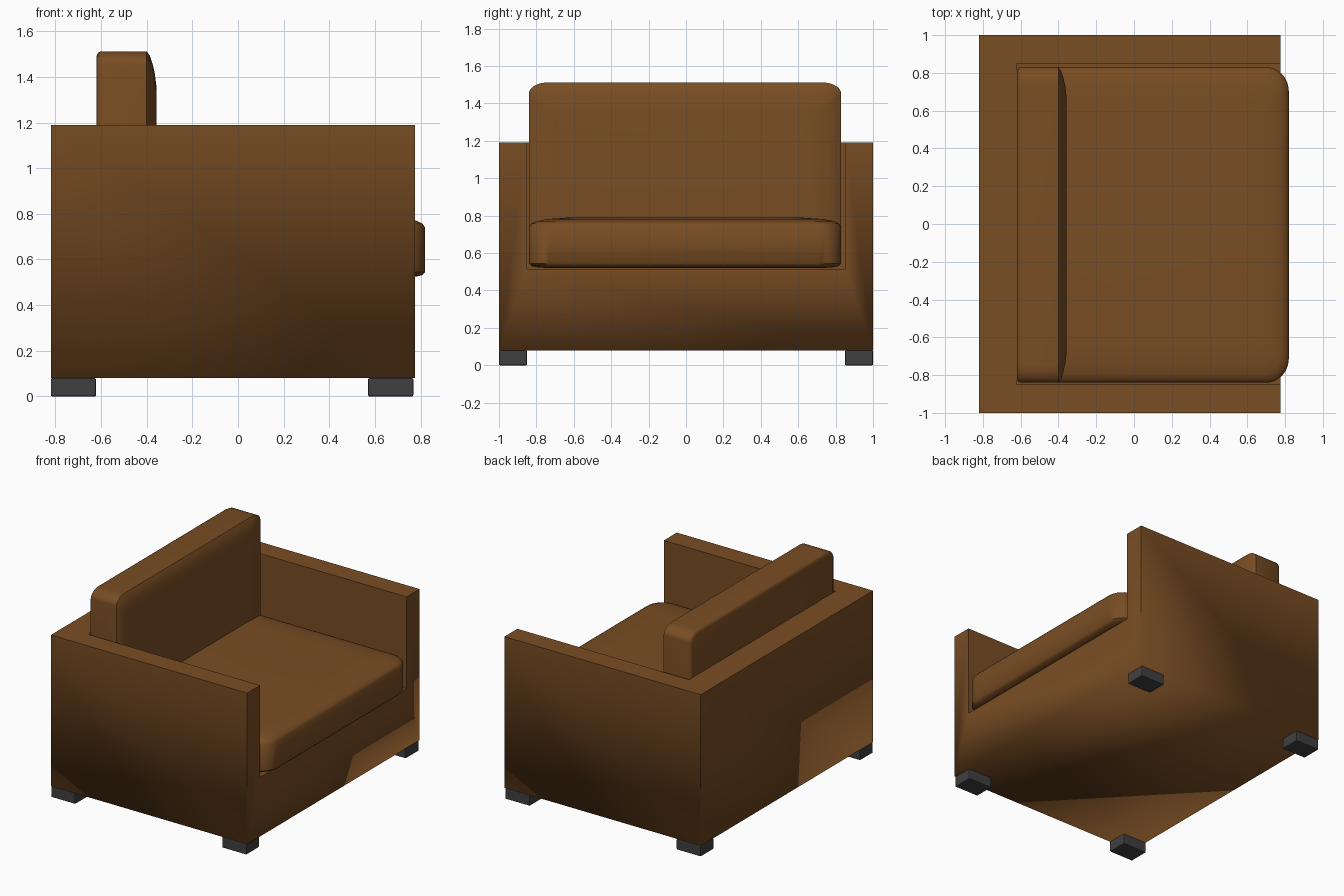
import bpy, bmesh
from math import cos, sin, pi, radians

cube = bpy.data.objects.get("Cube")
if cube:
    bpy.data.objects.remove(cube, do_unlink=True)


def material(name, colour):
    m = bpy.data.materials.new(name)
    m.use_nodes = True
    m.diffuse_color = colour
    node = next(n for n in m.node_tree.nodes if n.type == 'BSDF_PRINCIPLED')
    node.inputs["Base Color"].default_value = colour
    return m


leather = material("brown leather", (0.19, 0.074, 0.017, 1))
rubber = material("dark grey feet", (0.05, 0.05, 0.053, 1))


def add_object(name, bm, mat):
    bmesh.ops.recalc_face_normals(bm, faces=bm.faces)
    mesh = bpy.data.meshes.new(name)
    bm.to_mesh(mesh)
    bm.free()
    ob = bpy.data.objects.new(name, mesh)
    bpy.context.collection.objects.link(ob)
    mesh.materials.append(mat)
    return ob


def select_only(ob):
    bpy.ops.object.select_all(action='DESELECT')
    ob.select_set(True)
    bpy.context.view_layer.objects.active = ob


def box(name, lo, hi, mat):
    bm = bmesh.new()
    bmesh.ops.create_cube(bm, size=1)
    for v in bm.verts:
        v.co = [(a + b) / 2 + c * (b - a) for a, b, c in zip(lo, hi, v.co)]
    return add_object(name, bm, mat)


def cushion(name, centre, half, radius, layers, place):
    """Stack rounded rectangles; each layer is (height, inset)."""
    bm = bmesh.new()
    rings = []
    steps = 8
    for w, inset in layers:
        ring = []
        for corner, (sx, sy) in enumerate([(1, 1), (-1, 1), (-1, -1), (1, -1)]):
            for i in range(steps + 1):
                a = (corner + i / steps) * pi / 2
                u = sx * (half[0] - radius[0]) + radius[0] * cos(a)
                v = sy * (half[1] - radius[1]) + radius[1] * sin(a)
                u = centre[0] + u * (1 - inset / half[0])
                v = centre[1] + v * (1 - inset / half[1])
                ring.append(bm.verts.new(place(u, v, w)))
        rings.append(ring)
    n = len(rings[0])
    for a, b in zip(rings, rings[1:]):
        for i in range(n):
            j = (i + 1) % n
            bm.faces.new((a[i], a[j], b[j], b[i]))
    bm.faces.new(rings[0])
    bm.faces.new(rings[-1])
    ob = add_object(name, bm, leather)
    select_only(ob)
    bpy.ops.object.shade_smooth_by_angle(angle=radians(50))
    return ob


# Frame: one block with the seat opening cut out
frame = box("frame", (-0.82, -1, 0.08), (0.775, 1, 1.19), leather)
cutter = box("seat_opening", (-0.62, -0.85, 0.515), (1, 0.85, 1.5), leather)
cutter.hide_render = True
mod = frame.modifiers.new("opening", 'BOOLEAN')
mod.operation = 'DIFFERENCE'
mod.solver = 'EXACT'
mod.object = cutter
select_only(frame)
bpy.ops.object.modifier_apply(modifier=mod.name)
bpy.data.objects.remove(cutter, do_unlink=True)

# Soft shading along the lower rim, crisp edges elsewhere
bm = bmesh.new()
bm.from_mesh(frame.data)
for f in bm.faces:
    f.smooth = True
for e in bm.edges:
    e.smooth = all(v.co.z < 0.1 for v in e.verts)
bm.to_mesh(frame.data)
bm.free()

# Seat cushion, layered upwards
cushion("seat_cushion", (0.1, -0.005), (0.72, 0.835), (0.12, 0.13),
        [(0.522, 0.06), (0.53, 0.015), (0.545, 0), (0.74, 0), (0.757, 0.012),
         (0.771, 0.04), (0.782, 0.1), (0.789, 0.2)],
        lambda u, v, w: (u, v, w))

# Back cushion, layered forwards
cushion("back_cushion", (-0.005, 1.016), (0.835, 0.496), (0.1, 0.06),
        [(-0.62, 0.02), (-0.613, 0.006), (-0.6, 0), (-0.4, 0), (-0.386, 0.02),
         (-0.373, 0.06), (-0.364, 0.1), (-0.358, 0.15)],
        lambda u, v, w: (w, u, v))

# Feet
for end, x in (("back", -0.82), ("front", 0.57)):
    for side, y in (("right", -1), ("left", 0.85)):
        foot = box(f"{end}_{side}_foot", (x, y, 0), (x + 0.198, y + 0.15, 0.08), rubber)
        bev = foot.modifiers.new("soft edges", 'BEVEL')
        bev.width = 0.006
        bev.segments = 2
